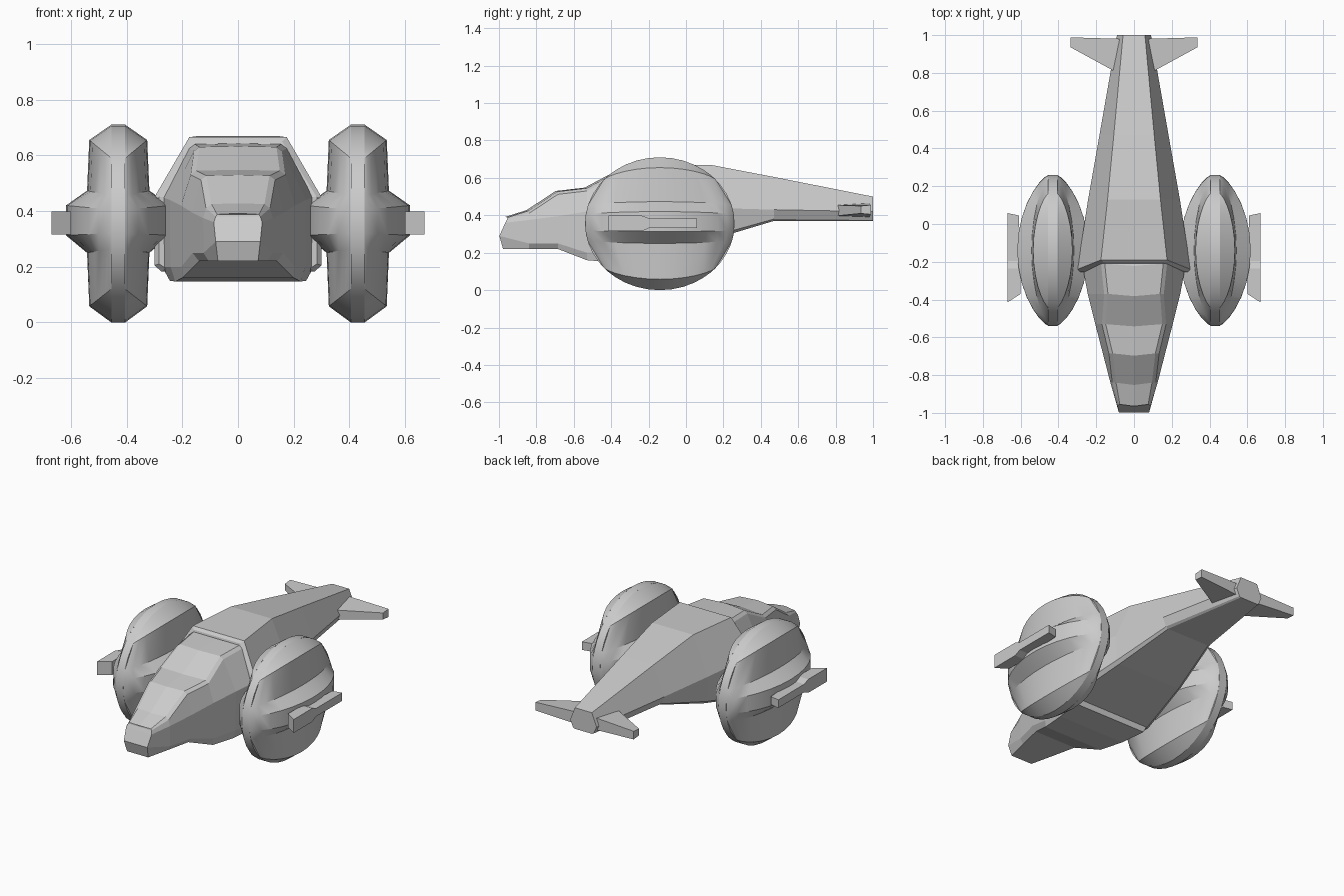
import bpy, bmesh
from math import sin, cos, pi, sqrt, asin, radians

if "Cube" in bpy.data.objects:
    bpy.data.objects.remove(bpy.data.objects["Cube"])


def finish(name, bm, mirror=False):
    bmesh.ops.remove_doubles(bm, verts=bm.verts, dist=0.0005)
    bmesh.ops.recalc_face_normals(bm, faces=bm.faces)
    me = bpy.data.meshes.new(name)
    bm.to_mesh(me)
    bm.free()
    ob = bpy.data.objects.new(name, me)
    bpy.context.collection.objects.link(ob)
    if mirror:
        ob.modifiers.new("mirror", 'MIRROR')
    return ob


def skin(name, rings, mirror=False):
    """Closed loft through rings, ends capped with strips between paired points."""
    bm = bmesh.new()
    vs = [[bm.verts.new(p) for p in r] for r in rings]
    n = len(rings[0])
    for a, b in zip(vs, vs[1:]):
        for i in range(n):
            j = (i + 1) % n
            bm.faces.new((a[i], a[j], b[j], b[i]))
    for r in (vs[0], vs[-1]):
        for i in range(n // 2 - 1):
            bm.faces.new((r[i], r[i + 1], r[n - 2 - i], r[n - 1 - i]))
    return finish(name, bm, mirror)


def whole(half):
    return half + [(-x, y, z) for x, y, z in reversed(half)]


# cockpit: y, top z, canopy half width, waist x, waist z, lower z, bottom x, bottom z
stations = [
    (-.84, .425, .095, .125, .375, .25, .105, .22),
    (-.685, .527, .113, .165, .395, .25, .14, .22),
    (-.53, .545, .150, .205, .42, .20, .20, .16),
    (-.37, .63, .138, .245, .44, .20, .225, .147),
    (-.21, .64, .155, .275, .45, .20, .245, .15),
]
nose = [(0, -.965, .392), (.075, -.955, .388), (.08, -.956, .38),
        (.087, -.966, .36), (.08, -.998, .29), (.072, -.978, .22)]
rings = [whole(nose)]
for y, zt, xe, xw, zw, zl, xb, zb in stations:
    rings.append(whole([(0, y - .012, zt + .003), (xe, y, zt), (xe + .02, y, zt - .015),
                        (xw, y, zw), (xw * .99, y, zl), (xb, y, zb)]))
skin("cockpit", rings)

# rear fuselage with bevelled front collar
rear = [
    [(.158, -.205, .65), (.283, -.255, .45), (.283, -.255, .21), (.26, -.255, .195)],
    [(.175, -.19, .665), (.30, -.24, .45), (.30, -.235, .205), (.275, -.235, .183)],
    [(.14, .13, .67), (.243, .13, .44), (.235, .13, .285), (.215, .13, .268)],
    [(.107, .47, .605), (.183, .47, .43), (.16, .47, .38), (.145, .47, .37)],
    [(.058, 1, .50), (.09, 1, .42), (.07, 1, .375), (.06, 1, .37)],
]
skin("rear_fuselage", [whole(r) for r in rear])

# tail fins
skin("tail_fin", [
    [(.06, .785, .395), (.06, .785, .455), (.06, .98, .465), (.06, .98, .39)],
    [(.335, .935, .41), (.335, .935, .45), (.335, .988, .455), (.335, .988, .405)],
], mirror=True)

# side guns on the pods
skin("side_gun", [
    [(xi, yi, z0), (xi, yi, z1), (.67, yo, z1), (.67, yo, z0)]
    for xi, yi, yo, z0, z1 in [(.60, -.37, -.415, .315, .398), (.60, -.235, -.235, .315, .398),
                               (.60, -.195, -.195, .333, .383), (.61, .045, .058, .333, .383)]
], mirror=True)

# lens-shaped pods: strands (centre z, centre x, z where it meets the rim)
CX, CY, CZ, RY, RZ, RIM = .43, -.14, .355, .4, .355, .025
strands = [(.30, .104, .235), (.118, .112, .10), (.065, .188, .05),
           (-.042, .188, -.035), (-.105, .112, -.09), (-.297, .104, -.235)]
N = 14


def strand(side, zo, xo, ze, on_rim=False):
    pts = []
    for k in range(N + 1):
        t = -pi / 2 + pi * k / N
        y = RY * cos(asin(ze / RZ)) * sin(t)
        w = max(cos(t), 0) ** 1.5
        z = ze + (zo - ze) * max(cos(t), 0) ** 1.5
        x = RIM + (xo - RIM) * w
        if on_rim:
            x, z = RIM, RZ * sqrt(1 - (y / RY) ** 2) * (1 if ze > 0 else -1)
        pts.append((CX + side * x, CY + y, CZ + z))
    return pts


bm = bmesh.new()
for side in (1, -1):
    rows = [strand(side, *strands[0], True)] + [strand(side, *s) for s in strands]
    rows.append(strand(side, *strands[-1], True))
    vs = [[bm.verts.new(p) for p in r] for r in rows]
    for a, b in zip(vs, vs[1:]):
        for k in range(N):
            bm.faces.new((a[k], a[k + 1], b[k + 1], b[k]))
pod = finish("engine_pod", bm, mirror=True)

# thin rim around each pod
bm = bmesh.new()
M = 40
loops = [[bm.verts.new((CX + x, CY + RY * cos(2 * pi * i / M), CZ + RZ * sin(2 * pi * i / M)))
          for i in range(M)] for x in (-RIM, RIM)]
for i in range(M):
    j = (i + 1) % M
    bm.faces.new((loops[0][i], loops[0][j], loops[1][j], loops[1][i]))
for l in loops:
    bm.faces.new(l)
rim = finish("pod_rim", bm, mirror=True)

bpy.ops.object.select_all(action='DESELECT')
for ob in (pod, rim):
    ob.select_set(True)
    bpy.context.view_layer.objects.active = ob
bpy.ops.object.shade_smooth_by_angle(angle=radians(22))
